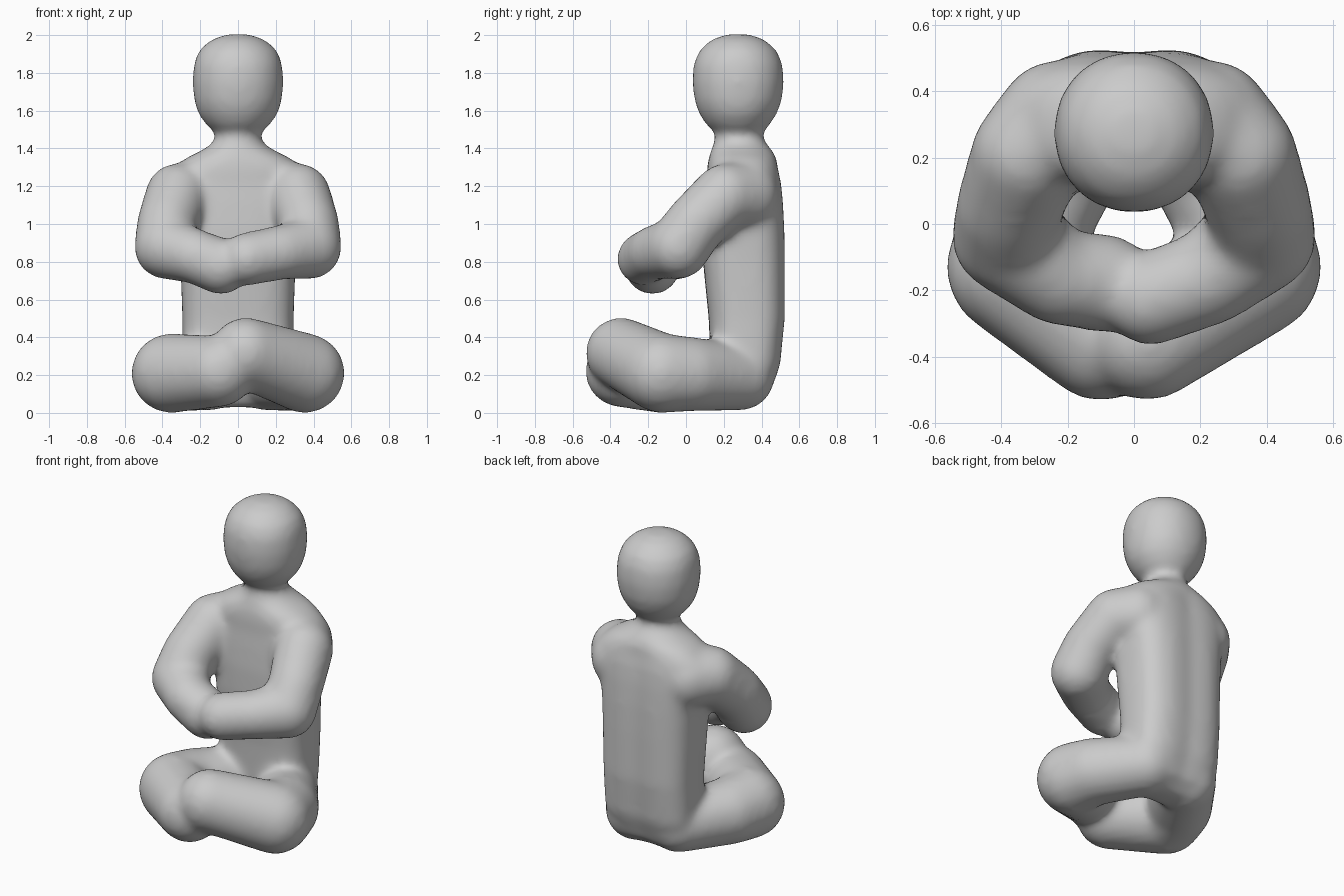
import bpy, bmesh, math
from mathutils import Matrix

if "Cube" in bpy.data.objects:
    bpy.data.objects.remove(bpy.data.objects["Cube"])

bm = bmesh.new()


def loft(rings, n=40):
    """Closed skin through rings of (z, half width, front y, back y, squareness)."""
    loops = []
    for z, w, yf, yb, p in rings:
        loop = []
        for i in range(n):
            a = 2 * math.pi * i / n
            c, s = math.cos(a), math.sin(a)
            x = w * math.copysign(abs(c) ** (2 / p), c)
            y = (yf + yb) / 2 + (yb - yf) / 2 * math.copysign(abs(s) ** (2 / p), s)
            if s > 0 and z < 1.3:                     # shallow spine groove
                y -= 0.015 * math.exp(-(x / 0.08) ** 2)
            loop.append(bm.verts.new((x, y, z)))
        loops.append(loop)
    for a, b in zip(loops, loops[1:]):
        for i in range(n):
            j = (i + 1) % n
            bm.faces.new((a[i], a[j], b[j], b[i]))
    bm.faces.new(loops[0][::-1])
    bm.faces.new(loops[-1])


def limb(joints):
    """Chain of tapered capsules through (x, y, z, radius) joints."""
    for a, b in zip(joints, joints[1:]):
        part = bmesh.new()
        for x, y, z, r in (a, b):
            bmesh.ops.create_icosphere(part, subdivisions=3, radius=r,
                                       matrix=Matrix.Translation((x, y, z)))
        hull = bmesh.ops.convex_hull(part, input=part.verts[:])
        inner = [v for v in hull["geom_interior"] if isinstance(v, bmesh.types.BMVert)]
        bmesh.ops.delete(part, geom=inner, context='VERTS')
        # keep only the outer hull faces
        keep = {f for f in hull["geom"] if isinstance(f, bmesh.types.BMFace)}
        bmesh.ops.delete(part, geom=[f for f in part.faces if f not in keep], context='FACES')
        bmesh.ops.recalc_face_normals(part, faces=part.faces[:])
        tmp = bpy.data.meshes.new("limb_piece")
        part.to_mesh(tmp)
        part.free()
        bm.from_mesh(tmp)
        bpy.data.meshes.remove(tmp)


# torso, neck and head
loft([(0.03, .20, .20, .36, 2.5), (0.10, .265, .16, .45, 2.8), (0.25, .295, .13, .505, 3),
      (0.50, .295, .12, .53, 3), (0.80, .305, .09, .53, 3), (0.98, .315, .09, .527, 3),
      (1.12, .345, .10, .52, 2.8), (1.22, .365, .11, .51, 2.6), (1.29, .35, .11, .495, 2.5),
      (1.35, .275, .12, .48, 2.4), (1.40, .175, .135, .45, 2), (1.44, .122, .15, .415, 2),
      (1.485, .12, .155, .405, 2), (1.52, .165, .11, .44, 2), (1.58, .21, .07, .48, 2),
      (1.65, .232, .045, .507, 2.1), (1.75, .242, .033, .52, 2.1), (1.85, .234, .04, .511, 2.1),
      (1.92, .207, .07, .48, 2), (1.975, .145, .13, .42, 2), (2.005, .06, .215, .335, 2)])

# arms and crossed legs, right hand and foot resting in front of the left
for side in (-1, 1):
    front = side > 0
    hand = (0.05, -0.225, 0.815, .142) if front else (-0.09, -0.178, 0.775, .15)
    foot = (0.04, -0.345, 0.318, .188) if front else (-0.10, -0.345, 0.22, .19)
    limb([(side * .23, .31, 1.15, .185), (side * .32, .21, 1.15, .172),
          (side * .375, .05, 1.0, .162), (side * .382, -.04, .875, .168),
          (side * .23, -.16, .85 if front else .83, .145), hand])
    limb([(side * .15, .29, .19, .178), (side * .32, .02, .205, .198),
          (side * .355, -.13, .21, .212), foot])

mesh = bpy.data.meshes.new("seated_figure")
bm.to_mesh(mesh)
bm.free()
body = bpy.data.objects.new("seated_figure", mesh)
bpy.context.collection.objects.link(body)

# fuse the parts into one soft skin
remesh = body.modifiers.new("fuse", 'REMESH')
remesh.mode = 'VOXEL'
remesh.voxel_size = 0.02
remesh.use_smooth_shade = True
smooth = body.modifiers.new("soften", 'SMOOTH')
smooth.factor = 0.5
smooth.iterations = 18
